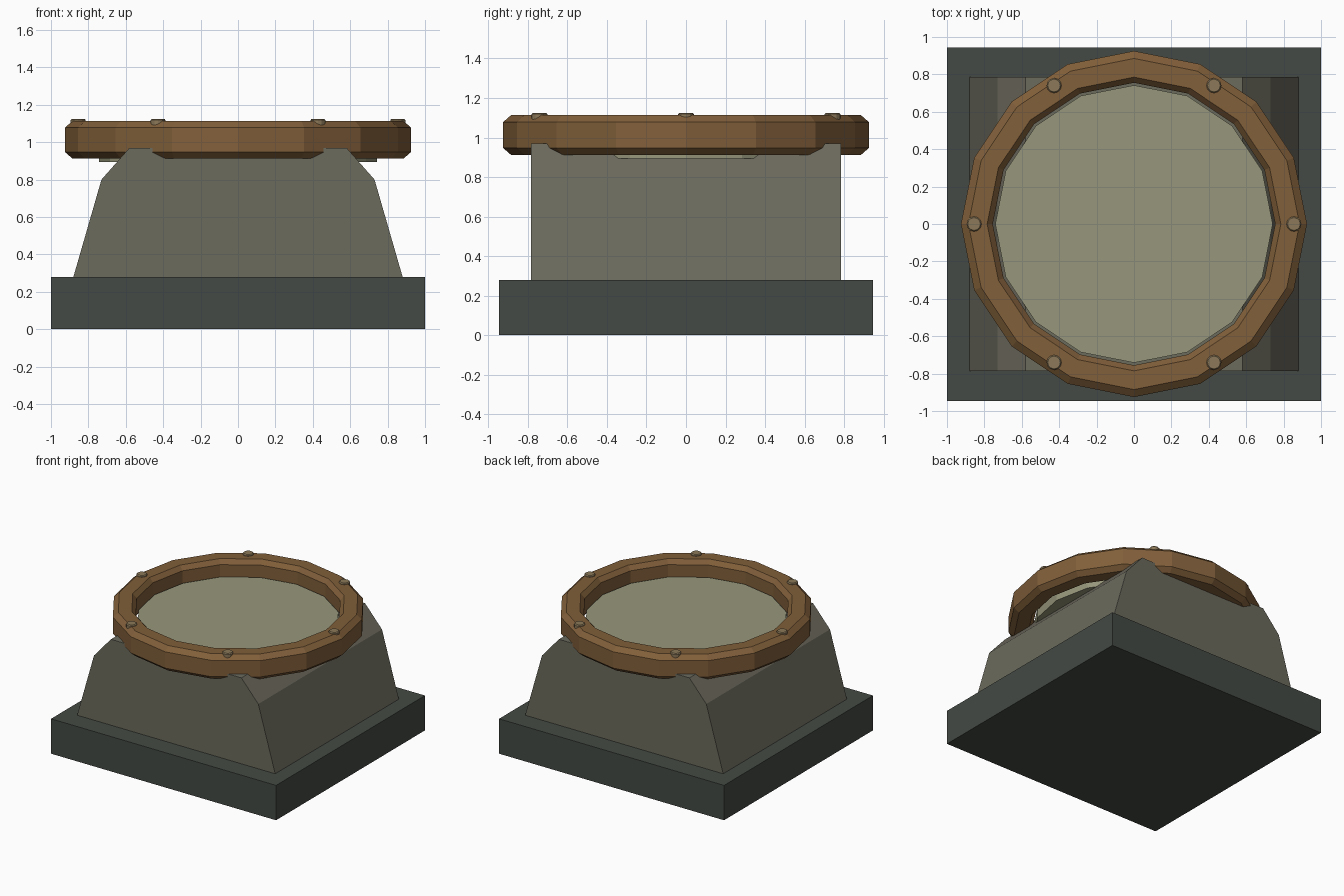
import bpy, bmesh
from math import sin, cos, pi

if "Cube" in bpy.data.objects:
    bpy.data.objects.remove(bpy.data.objects["Cube"])


def material(name, rgb):
    m = bpy.data.materials.new(name)
    m.diffuse_color = (*rgb, 1)
    m.use_nodes = True
    m.node_tree.nodes["Principled BSDF"].inputs["Base Color"].default_value = m.diffuse_color
    return m


def make(name, verts, faces, mat):
    me = bpy.data.meshes.new(name)
    me.from_pydata(verts, [], faces)
    bm = bmesh.new()
    bm.from_mesh(me)
    bmesh.ops.recalc_face_normals(bm, faces=bm.faces)
    bm.to_mesh(me)
    bm.free()
    me.materials.append(mat)
    ob = bpy.data.objects.new(name, me)
    bpy.context.collection.objects.link(ob)
    return ob


def extrude_y(name, profile, half, mat):
    """Extrude an xz profile from -half to +half along y."""
    n = len(profile)
    verts = [(x, y, z) for y in (-half, half) for x, z in profile]
    faces = [tuple(range(n)), tuple(range(n, 2 * n))]
    faces += [(i, (i + 1) % n, n + (i + 1) % n, n + i) for i in range(n)]
    return make(name, verts, faces, mat)


def lathe(name, profile, sides, mat, ring=False, at=(0, 0)):
    """Spin an (r, z) profile about z; closed loop if ring, else capped."""
    n = len(profile)
    verts = [(at[0] + r * cos(2 * pi * s / sides), at[1] + r * sin(2 * pi * s / sides), z)
             for s in range(sides) for r, z in profile]
    faces = []
    for s in range(sides):
        a, b = s * n, (s + 1) % sides * n
        for i in range(n if ring else n - 1):
            j = (i + 1) % n
            faces.append((a + i, b + i, b + j, a + j))
    if not ring:
        faces += [tuple(s * n + e for s in range(sides)) for e in (0, n - 1)]
    return make(name, verts, faces, mat)


slate = material("dark_slate", (0.058, 0.068, 0.058))
stone = material("stone", (0.15, 0.145, 0.11))
bronze = material("bronze", (0.22, 0.115, 0.042))
pale = material("pale_plate", (0.31, 0.31, 0.2))
brass = material("brass", (0.26, 0.19, 0.1))

# Base slab and tapered pedestal
extrude_y("base_slab", [(-1, 0), (1, 0), (1, 0.28), (-1, 0.28)], 0.945, slate)
right = [(0.88, 0.28), (0.73, 0.80), (0.58, 0.97)]
extrude_y("pedestal", right + [(-x, z) for x, z in reversed(right)], 0.785, stone)

# Round plate inside the rim
lathe("top_plate", [(0.742, 0.895), (0.742, 0.985)], 16, pale)

# Chamfered 16-sided rim
lathe("rim", [(0.885, 0.912), (0.925, 0.947), (0.925, 1.078), (0.885, 1.113),
              (0.785, 1.113), (0.755, 1.078), (0.755, 0.947), (0.785, 0.912)],
      16, bronze, ring=True)

# Six rivets on the rim
for k in range(6):
    a = k * pi / 3
    lathe(f"rivet_{k + 1}", [(0.04, 1.09), (0.04, 1.118), (0.034, 1.125)], 12, brass,
          at=(0.855 * cos(a), 0.855 * sin(a)))
